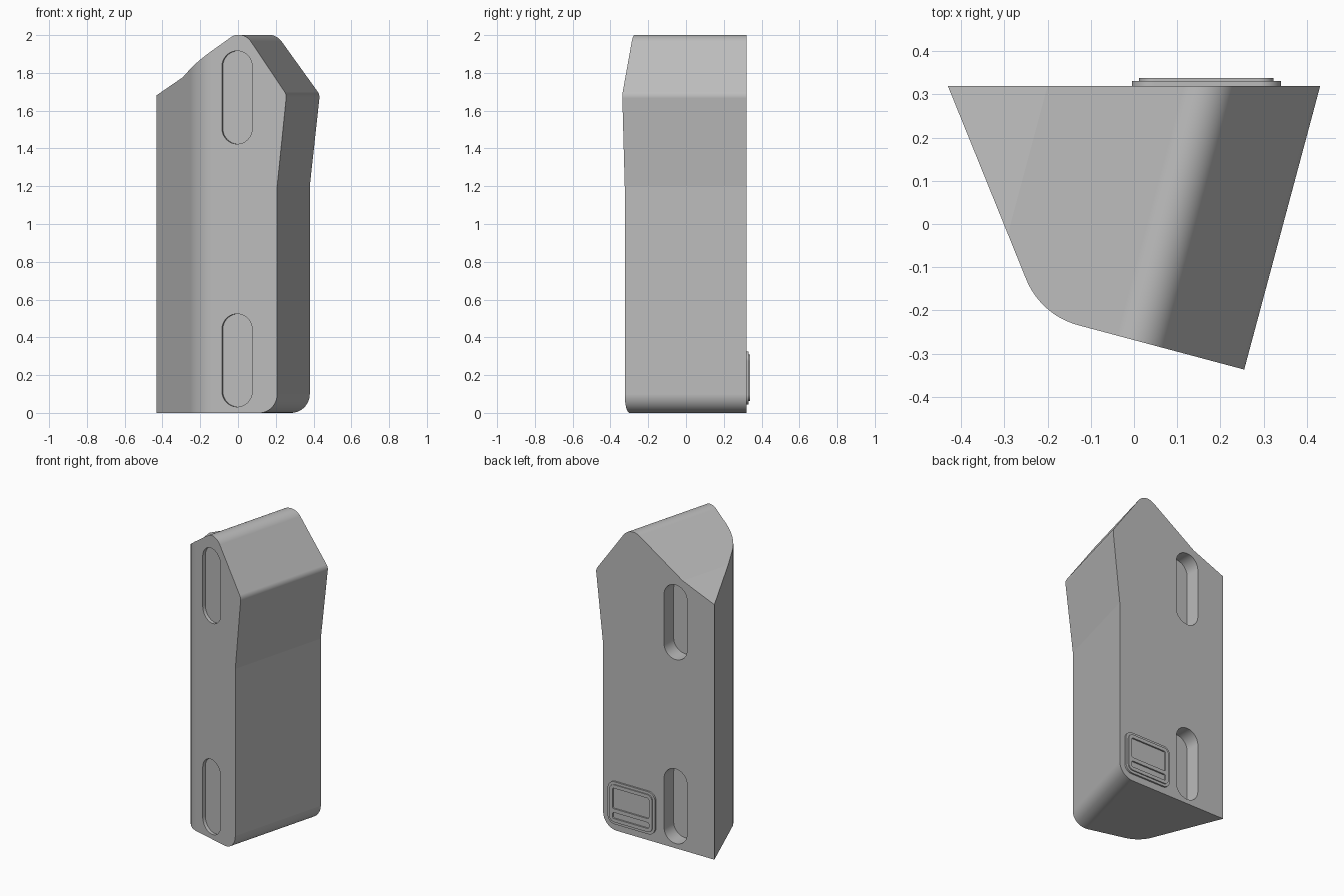
import bpy, bmesh, math
from mathutils import Vector, Matrix

cube = bpy.data.objects.get("Cube")
if cube:
    bpy.data.objects.remove(cube, do_unlink=True)

SHEAR = 0.268          # sideways lean of the body from front to back
BACK = 0.32            # depth of the flat back face

grey = bpy.data.materials.new("plain grey")
grey.use_nodes = True
grey.diffuse_color = (0.5, 0.5, 0.5, 1)
grey.node_tree.nodes["Principled BSDF"].inputs["Base Color"].default_value = (0.5, 0.5, 0.5, 1)


def rounded(corners):
    """Outline from (x, y, radius) corners, with each corner turned into an arc."""
    out = []
    for i, (x, y, r) in enumerate(corners):
        p = Vector((x, y))
        if r == 0:
            out.append(p)
            continue
        a = (Vector(corners[i - 1][:2]) - p).normalized()
        b = (Vector(corners[(i + 1) % len(corners)][:2]) - p).normalized()
        half = a.angle(b) / 2
        reach = r / math.tan(half)
        centre = p + (a + b).normalized() * r / math.sin(half)
        v, w = p + a * reach - centre, p + b * reach - centre
        turn = math.atan2(v.x * w.y - v.y * w.x, v.dot(w))
        n = max(2, math.ceil(abs(turn) / math.radians(4.5)))
        out += [centre + Matrix.Rotation(turn * k / n, 2) @ v for k in range(n + 1)]
    return out


def box(x0, x1, z0, z1, r):
    return rounded([(x0, z0, r), (x1, z0, r), (x1, z1, r), (x0, z1, r)])


def prism(name, outline, near, far, place):
    """Sweep an outline between two depths; place maps (u, v, depth) to space."""
    bm = bmesh.new()
    ends = [[bm.verts.new(place(p.x, p.y, d)) for p in outline] for d in (near, far)]
    bm.faces.new(ends[0])
    bm.faces.new(ends[1][::-1])
    for i in range(len(outline)):
        bm.faces.new((ends[0][i - 1], ends[1][i - 1], ends[1][i], ends[0][i]))
    bmesh.ops.remove_doubles(bm, verts=bm.verts, dist=1e-5)
    bmesh.ops.recalc_face_normals(bm, faces=bm.faces)
    mesh = bpy.data.meshes.new(name)
    bm.to_mesh(mesh)
    bm.free()
    mesh.materials.append(grey)
    obj = bpy.data.objects.new(name, mesh)
    bpy.context.collection.objects.link(obj)
    return obj


def activate(obj):
    bpy.ops.object.select_all(action='DESELECT')
    obj.select_set(True)
    bpy.context.view_layer.objects.active = obj


def combine(obj, tool, operation):
    activate(obj)
    mod = obj.modifiers.new("cut", 'BOOLEAN')
    mod.operation, mod.object, mod.solver = operation, tool, 'EXACT'
    bpy.ops.object.modifier_apply(modifier=mod.name)
    bpy.data.objects.remove(tool, do_unlink=True)


def finish(obj):
    activate(obj)
    bpy.ops.object.shade_smooth_by_angle(angle=math.radians(5.5))
    weighted = obj.modifiers.new("weighted normals", 'WEIGHTED_NORMAL')
    weighted.keep_sharp = True


def leaning(u, v, d):
    return (u + SHEAR * (d - BACK), d, v)


def upright(u, v, d):
    return (u, v, d)


def facing_back(u, v, d):
    return (u, d, v)


def facing_front(u, v, d):
    along = Vector((1, -SHEAR, 0)).normalized()
    inward = Vector((SHEAR, 1, 0)).normalized()
    return Vector((-0.005, -0.267, 0)) + along * u + inward * d + Vector((0, 0, v))


# Body: peaked outline swept along the lean
body = prism("body", rounded([
    (-0.7, 0, 0), (0.38, 0, 0.1), (0.38, 1.2, 0), (0.433, 1.685, 0.05),
    (0.183, 2.033, 0.085), (-0.2, 1.777, 0), (-0.7, 1.57, 0)]),
    -0.6, 0.6, leaning)

# Trim to the plan shape: flat back, slanted left wall, angled front
plan = prism("plan_cutter", rounded([
    (-0.431, BACK, 0), (-0.216, -0.211, 0.18), (0.7, -0.456, 0), (0.7, BACK, 0)]),
    -0.3, 2.3, upright)
combine(body, plan, 'INTERSECT')

# Shallow slots in the front, deep slots in the back
for z in (0.278, 1.67):
    combine(body, prism("front_slot", box(-0.083, 0.083, z - 0.246, z + 0.246, 0.0825),
                        -0.1, 0.02, facing_front), 'DIFFERENCE')
for z in (0.277, 1.49):
    combine(body, prism("back_slot", box(-0.232, -0.064, z - 0.246, z + 0.246, 0.0835),
                        BACK - 0.1, 0.5, facing_back), 'DIFFERENCE')
finish(body)

# Raised plate on the back: stepped edge and two sunken panels
plate = prism("back_plate", box(-0.005, 0.34, 0.045, 0.325, 0.05), BACK - 0.01, 0.331, facing_back)
step = prism("plate_step", box(0.012, 0.323, 0.062, 0.308, 0.035), BACK - 0.005, 0.338, facing_back)
combine(plate, step, 'UNION')
for z0, z1 in ((0.085, 0.125), (0.15, 0.285)):
    combine(plate, prism("panel_cutter", box(0.035, 0.3, z0, z1, 0.01), 0.328, 0.4, facing_back),
            'DIFFERENCE')
finish(plate)
